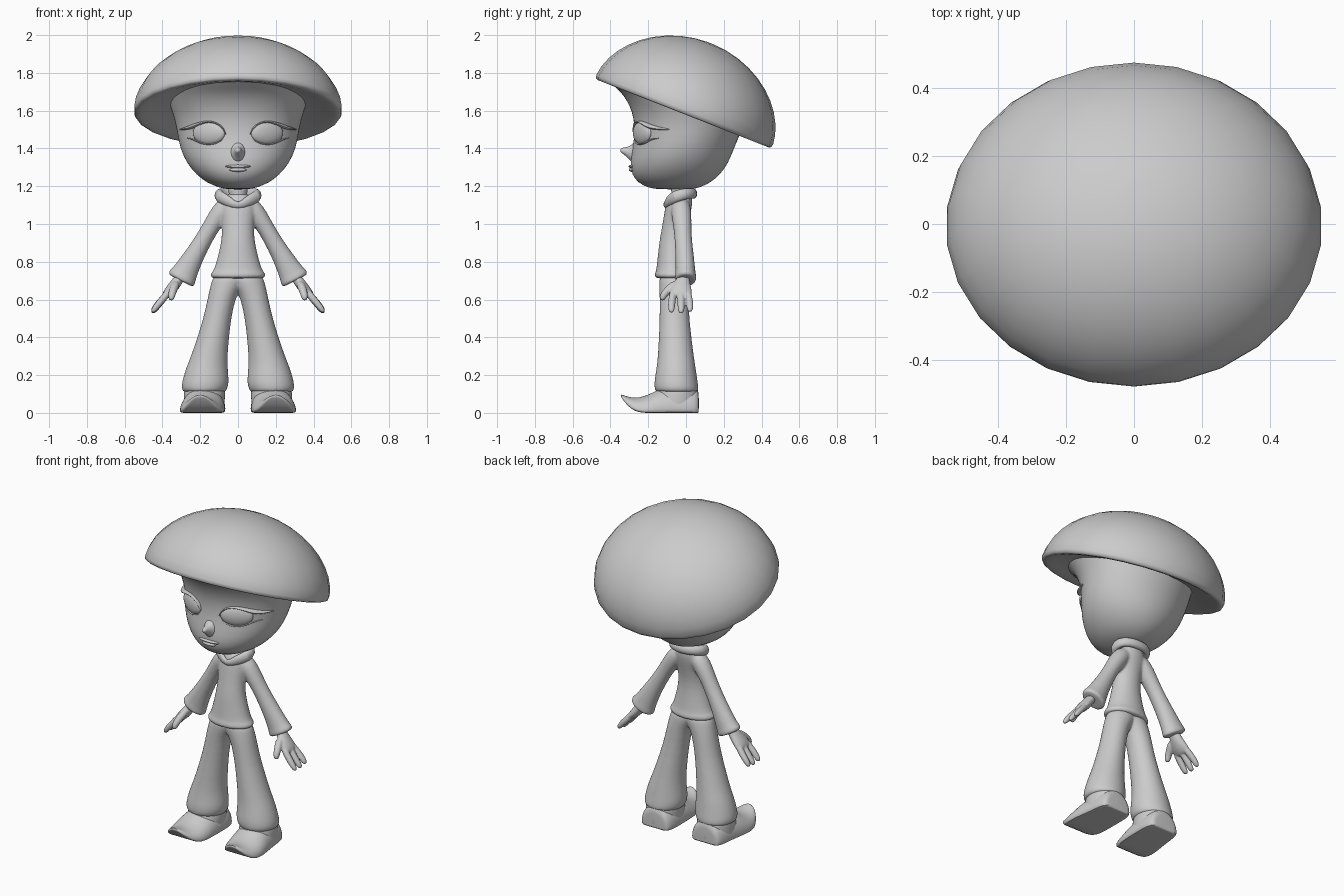
import bpy, bmesh, math
from mathutils import Vector, Matrix

if "Cube" in bpy.data.objects:
    bpy.data.objects.remove(bpy.data.objects["Cube"])

TAU = 2 * math.pi
grey = bpy.data.materials.new("plain_grey")
grey.diffuse_color = (0.6, 0.6, 0.6, 1)
grey.use_nodes = True
grey.node_tree.nodes["Principled BSDF"].inputs["Base Color"].default_value = grey.diffuse_color


def finish(name, bm, mirror=False, subsurf=1, angle=50):
    """Turn a bmesh into a smooth shaded object, mirrored if it is one of a pair."""
    bmesh.ops.recalc_face_normals(bm, faces=bm.faces)
    me = bpy.data.meshes.new(name)
    bm.to_mesh(me)
    bm.free()
    me.materials.append(grey)
    ob = bpy.data.objects.new(name, me)
    bpy.context.collection.objects.link(ob)
    bpy.ops.object.select_all(action='DESELECT')
    ob.select_set(True)
    bpy.context.view_layer.objects.active = ob
    bpy.ops.object.shade_smooth_by_angle(angle=math.radians(angle))
    if mirror:
        ob.modifiers.new("mirror", 'MIRROR').use_mirror_merge = False
    if subsurf:
        m = ob.modifiers.new("smooth", 'SUBSURF')
        m.levels = m.render_levels = subsurf
    return ob


def fuse(name, obs, voxel, steps):
    """Join overlapping parts into one softly blended skin."""
    bpy.ops.object.select_all(action='DESELECT')
    for ob in obs:
        ob.select_set(True)
    bpy.context.view_layer.objects.active = obs[0]
    bpy.ops.object.convert(target='MESH')
    if len(obs) > 1:
        bpy.ops.object.join()
    ob = bpy.context.view_layer.objects.active
    ob.name = name
    m = ob.modifiers.new("blend", 'REMESH')
    m.mode, m.voxel_size, m.use_smooth_shade = 'VOXEL', voxel, True
    s = ob.modifiers.new("soften", 'SMOOTH')
    s.factor, s.iterations = 0.5, steps


def loft(name, rings, closed=False, **kw):
    """Skin a list of equal rings; ends are capped unless the loft is closed."""
    bm = bmesh.new()
    vs = [[bm.verts.new(p) for p in r] for r in rings]
    n = len(vs[0])
    for a, b in list(zip(vs, vs[1:])) + ([(vs[-1], vs[0])] if closed else []):
        for i in range(n):
            j = (i + 1) % n
            bm.faces.new((a[i], a[j], b[j], b[i]))
    if not closed:
        bm.faces.new(vs[0])
        bm.faces.new(vs[-1])
    return finish(name, bm, **kw)


def level(z, x0, x1, y0, y1, n=24):
    """Horizontal ellipse filling the given bounds."""
    cx, cy, rx, ry = (x0 + x1) / 2, (y0 + y1) / 2, (x1 - x0) / 2, (y1 - y0) / 2
    return [(cx + rx * math.cos(TAU * i / n), cy + ry * math.sin(TAU * i / n), z)
            for i in range(n)]


def tube(name, path, radii, ref=(0, 1, 0), n=12, closed=False, **kw):
    """Tube along a path; radii are (along ref, across ref)."""
    pts = [Vector(p) for p in path]
    rings = []
    for i, p in enumerate(pts):
        if closed:
            t = pts[(i + 1) % len(pts)] - pts[i - 1]
        else:
            t = pts[min(i + 1, len(pts) - 1)] - pts[max(i - 1, 0)]
        t.normalize()
        u = Vector(ref)
        u = (u - t * u.dot(t)).normalized()
        v = t.cross(u)
        ru, rv = radii[i]
        rings.append([p + u * ru * math.cos(TAU * k / n) + v * rv * math.sin(TAU * k / n)
                      for k in range(n)])
    return loft(name, rings, closed=closed, **kw)


def ellipsoid(name, loc, scale, turn=0, mirror=False):
    bm = bmesh.new()
    m = (Matrix.Translation(loc) @ Matrix.Rotation(turn, 4, 'Z')
         @ Matrix.Diagonal((*scale, 1)) @ Matrix.Rotation(math.pi / 2, 4, 'X'))
    bmesh.ops.create_uvsphere(bm, u_segments=24, v_segments=14, radius=1, matrix=m)
    return finish(name, bm, mirror=mirror, subsurf=0)


# Hat: tilted dome with a rounded lip and an almost flat underside
tilt = Matrix.Translation((0, -0.01, 1.597)) @ Matrix.Rotation(-math.radians(21.5), 4, 'X')
hat = [(math.cos(f), 0.387 * math.sin(f) ** 1.1)
       for f in (math.radians(88 - 8.6 * k) for k in range(11))]
hat += [(0.992, -0.008), (0.97, -0.014), (0.93, -0.012), (0.85, 0.0), (0.75, 0.015),
        (0.6, 0.03), (0.3, 0.04), (0.05, 0.04)]
loft("mushroom_hat", [[tilt @ Vector((0.553 * s * math.sin(TAU * i / 26),
                                      0.503 * s * math.cos(TAU * i / 26), h))
                       for i in range(26)] for s, h in hat], subsurf=0, angle=70)

# Head flaring into the brim: (z, half width, front y, back y)
HEAD = [(1.183, .05, -.15, .03), (1.192, .10, -.2, .07), (1.218, .165, -.255, .13),
        (1.26, .22, -.287, .18), (1.32, .272, -.298, .225), (1.4, .308, -.285, .255),
        (1.48, .322, -.272, .29), (1.56, .338, -.278, .315), (1.62, .36, -.297, .33),
        (1.68, .375, -.33, .32), (1.72, .375, -.37, .3), (1.76, .36, -.42, .27),
        (1.78, .33, -.42, .25)]
loft("head", [level(z, -w, w, f, b, 32) for z, w, f, b in HEAD])


def face_y(x, z):
    """Front surface of the head at x, z."""
    for a, b in zip(HEAD, HEAD[1:]):
        if a[0] <= z <= b[0]:
            t = (z - a[0]) / (b[0] - a[0])
            w, f, k = (a[i] + (b[i] - a[i]) * t for i in (1, 2, 3))
            return (f + k) / 2 - (k - f) / 2 * math.sqrt(max(0, 1 - (x / w) ** 2))


# Eyes, lids and lashes
ellipsoid("eye", (.154, face_y(.154, 1.482) + .006, 1.482), (.095, .027, .062),
          math.radians(27), mirror=True)


def on_face(points, out):
    return [(x, face_y(x, z) - out, z) for x, z in points]


upper = [(.062, 1.47), (.08, 1.51), (.115, 1.536), (.155, 1.544), (.2, 1.535),
         (.24, 1.516), (.275, 1.506), (.312, 1.5)]
tube("upper_lash", on_face(upper, .008),
     [(.006, .003), (.011, .004), (.014, .005), (.015, .005), (.018, .008),
      (.022, .013), (.018, .009), (.004, .002)], n=8, mirror=True)
lower = [(.08, 1.447), (.115, 1.426), (.155, 1.42), (.2, 1.426), (.235, 1.45), (.275, 1.456)]
tube("lower_lid", on_face(lower, 0),
     [(.005, .002), (.008, .004), (.008, .004), (.009, .004), (.011, .005), (.003, .002)],
     n=8, mirror=True)

# Upturned nose and lips
tube("nose", [(0, -.265, 1.378), (0, -.288, 1.379), (0, -.305, 1.382), (0, -.324, 1.387),
              (0, -.34, 1.39), (0, -.348, 1.391)],
     [(.075, .055), (.046, .034), (.031, .025), (.02, .018), (.014, .014), (.006, .006)],
     ref=(0, 0, 1), n=16)
ellipsoid("upper_lip", (0, -.288, 1.305), (.068, .016, .009))
ellipsoid("lower_lip", (0, -.285, 1.287), (.045, .018, .011))

# Neck and collar
loft("neck", [level(z, -r, r, -.028 - r, -.028 + r, 16)
              for z, r in ((1.06, .06), (1.12, .05), (1.17, .047), (1.22, .065))])
half = [(.05, -.095, 1.12), (.106, -.055, 1.148), (.104, -.005, 1.16), (.062, .033, 1.162)]
collar = [(0, -.112, 1.09)] + half + [(0, .042, 1.16)] + [(-x, y, z) for x, y, z in half[::-1]]
size = [(.014, .012), (.03, .018), (.034, .026), (.03, .024), (.028, .022), (.028, .022)]
tube("collar", collar, size + size[4:0:-1], ref=(0, 0, 1), closed=True)

# Jacket body with a hem band: (z, half width, front y, back y)
body = loft("jacket", [level(z, -w, w, f, b) for z, w, f, b in (
    (.712, .125, -.15, .01), (.714, .139, -.16, .02), (.725, .148, -.168, .027),
    (.742, .145, -.165, .025), (.75, .13, -.158, .018), (.82, .109, -.151, .009),
    (.9, .09, -.143, .0), (.97, .084, -.13, .005), (1.03, .09, -.12, .018),
    (1.08, .1, -.112, .03), (1.12, .095, -.102, .035), (1.15, .07, -.09, .032),
    (1.165, .04, -.07, .02))])
# Sleeves flaring to the cuffs
arm = tube("sleeve", [(.03, -.03, 1.11), (.075, -.027, 1.085), (.108, -.023, 1.04),
                      (.152, -.018, .97), (.198, -.012, .89), (.245, -.006, .81),
                      (.285, -.002, .735), (.294, -.002, .72), (.304, -.002, .702),
                      (.305, -.002, .7)],
           [(.045, .045), (.054, .055), (.054, .052), (.047, .045), (.047, .048), (.051, .057),
            (.054, .07), (.058, .079), (.059, .079), (.047, .062)], n=16, mirror=True)
fuse("jacket_with_sleeves", [body, arm], .0075, 6)

# Hands
parts = [tube("palm", [(.295, -.01, .74), (.318, -.015, .7), (.345, -.026, .665),
                       (.375, -.028, .63), (.39, -.028, .612)],
              [(.032, .027), (.036, .029), (.058, .031), (.064, .027), (.054, .017)], mirror=True)]
for y0, y1, drop in ((-.068, -.077, .004), (-.027, -.026, 0), (.008, .021, .008)):
    parts.append(tube("finger", [(.365, y0, .645), (.395, (y0 + y1) / 2, .606),
                                 (.425, y1, .568 + drop), (.446, y1, .54 + drop),
                                 (.456, y1, .528 + drop)],
                      [(.02, .021), (.021, .02), (.02, .019), (.018, .016), (.009, .008)],
                      n=10, mirror=True))
parts.append(tube("thumb", [(.325, -.045, .69), (.34, -.085, .66), (.35, -.115, .63),
                            (.353, -.125, .608), (.354, -.127, .594)],
                  [(.024, .024), (.024, .024), (.021, .021), (.018, .018), (.009, .009)],
                  ref=(1, 0, 0), n=10, mirror=True))
fuse("hands", parts, .005, 3)

# Flared trousers: (z, inner x, outer x, front y, back y)
legs = loft("trousers", [level(*r) for r in (
    (.74, -.06, .125, -.14, .005), (.7, -.05, .14, -.142, .01), (.65, -.01, .152, -.141, .012),
    (.6, .015, .162, -.14, .014), (.5, .036, .184, -.14, .018), (.38, .049, .222, -.145, .032),
    (.3, .055, .25, -.15, .042), (.24, .054, .275, -.156, .052), (.18, .048, .293, -.167, .06),
    (.145, .05, .3, -.169, .066), (.125, .058, .298, -.166, .067), (.112, .064, .292, -.16, .066),
    (.108, .08, .275, -.14, .05))], mirror=True)
fuse("trousers", [legs], .0085, 4)

# Curled-toe shoes, flat underneath: (y, centre x, half width, bottom z, top z)
shoe = []
for y, c, w, z0, z1 in ((.068, .175, .08, 0, .1), (.064, .175, .09, 0, .125),
                        (.03, .175, .108, 0, .14), (-.05, .178, .112, 0, .145),
                        (-.13, .185, .118, 0, .135), (-.18, .189, .12, 0, .105),
                        (-.23, .192, .116, 0, .085), (-.27, .195, .1, .008, .08),
                        (-.305, .198, .076, .034, .085), (-.33, .2, .05, .064, .094),
                        (-.345, .2, .02, .085, .099)):
    top = [(c + w * math.cos(math.pi * i / 12), y,
            z0 + (z1 - z0) * (.15 + .85 * math.sin(math.pi * i / 12))) for i in range(13)]
    shoe.append(top + [(c + w * (-.98 + .28 * i), y, z0) for i in range(8)])
loft("shoe", shoe, mirror=True)
# Shoe uppers reaching into the trouser legs
loft("shoe_upper", [level(*r) for r in (
    (.004, .08, .28, -.17, .066), (.02, .072, .288, -.18, .07), (.08, .068, .288, -.175, .07),
    (.13, .068, .285, -.155, .064), (.15, .075, .27, -.14, .05))], mirror=True)
